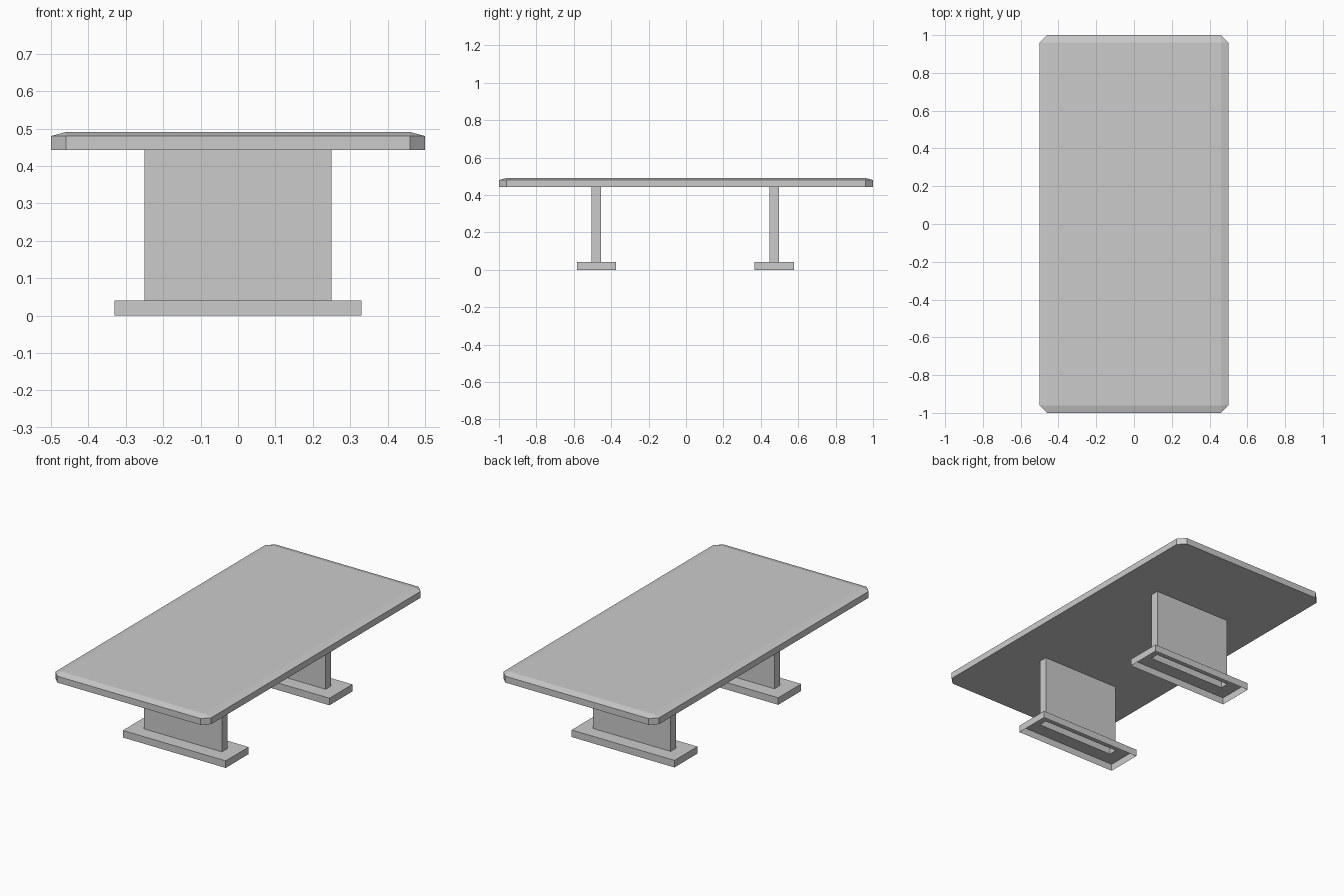
import bpy, bmesh

cube = bpy.data.objects.get("Cube")
if cube:
    bpy.data.objects.remove(cube, do_unlink=True)

# Single plain grey finish
grey = bpy.data.materials.new("plain_grey")
grey.use_nodes = True
colour = (0.6, 0.6, 0.6, 1.0)
grey.diffuse_color = colour
grey.node_tree.nodes["Principled BSDF"].inputs["Base Color"].default_value = colour

CORNERS = [(-1, -1), (1, -1), (1, 1), (-1, 1)]
UNDERSIDE = 0.443


def finish(name, bm, location=(0, 0, 0)):
    mesh = bpy.data.meshes.new(name)
    bm.to_mesh(mesh)
    bm.free()
    mesh.materials.append(grey)
    obj = bpy.data.objects.new(name, mesh)
    obj.location = location
    bpy.context.collection.objects.link(obj)
    return obj


def rectangle(bm, hx, hy, z):
    return [bm.verts.new((sx * hx, sy * hy, z)) for sx, sy in CORNERS]


def chamfered(bm, hx, hy, cut, z):
    ring = []
    for sx, sy in CORNERS:
        pair = [(sx * hx, sy * (hy - cut), z), (sx * (hx - cut), sy * hy, z)]
        ring += [bm.verts.new(p) for p in (pair if sx * sy > 0 else pair[::-1])]
    return ring


def skin(bm, upper, lower):
    n = len(upper)
    for i in range(n):
        j = (i + 1) % n
        bm.faces.new((upper[i], lower[i], lower[j], upper[j]))


# Tabletop: clipped corners and a shallow slope around the upper edge
bm = bmesh.new()
cut = 0.04
bottom = chamfered(bm, 0.5, 1.0, cut, UNDERSIDE)
edge = chamfered(bm, 0.5, 1.0, cut, 0.48)
top = rectangle(bm, 0.5 - cut, 1.0 - cut, 0.491)
bm.faces.new(bottom[::-1])
bm.faces.new(top)
skin(bm, edge, bottom)
for i in range(4):
    j = (i + 1) % 4
    bm.faces.new((top[i], edge[2 * i], edge[2 * i + 1]))
    bm.faces.new((top[i], edge[2 * i + 1], edge[2 * j], top[j]))
finish("tabletop", bm)

# Pedestals: hollow panel leg flaring into a foot that is open underneath
PROFILE = [(0.25, 0.025, UNDERSIDE), (0.25, 0.025, 0.041),
           (0.33, 0.105, 0.041), (0.33, 0.105, 0)]
for name, y in (("front_pedestal", -0.479), ("back_pedestal", 0.472)):
    bm = bmesh.new()
    rings = [rectangle(bm, *step) for step in PROFILE]
    for upper, lower in zip(rings, rings[1:]):
        skin(bm, upper, lower)
    finish(name, bm, (0, y, 0))
